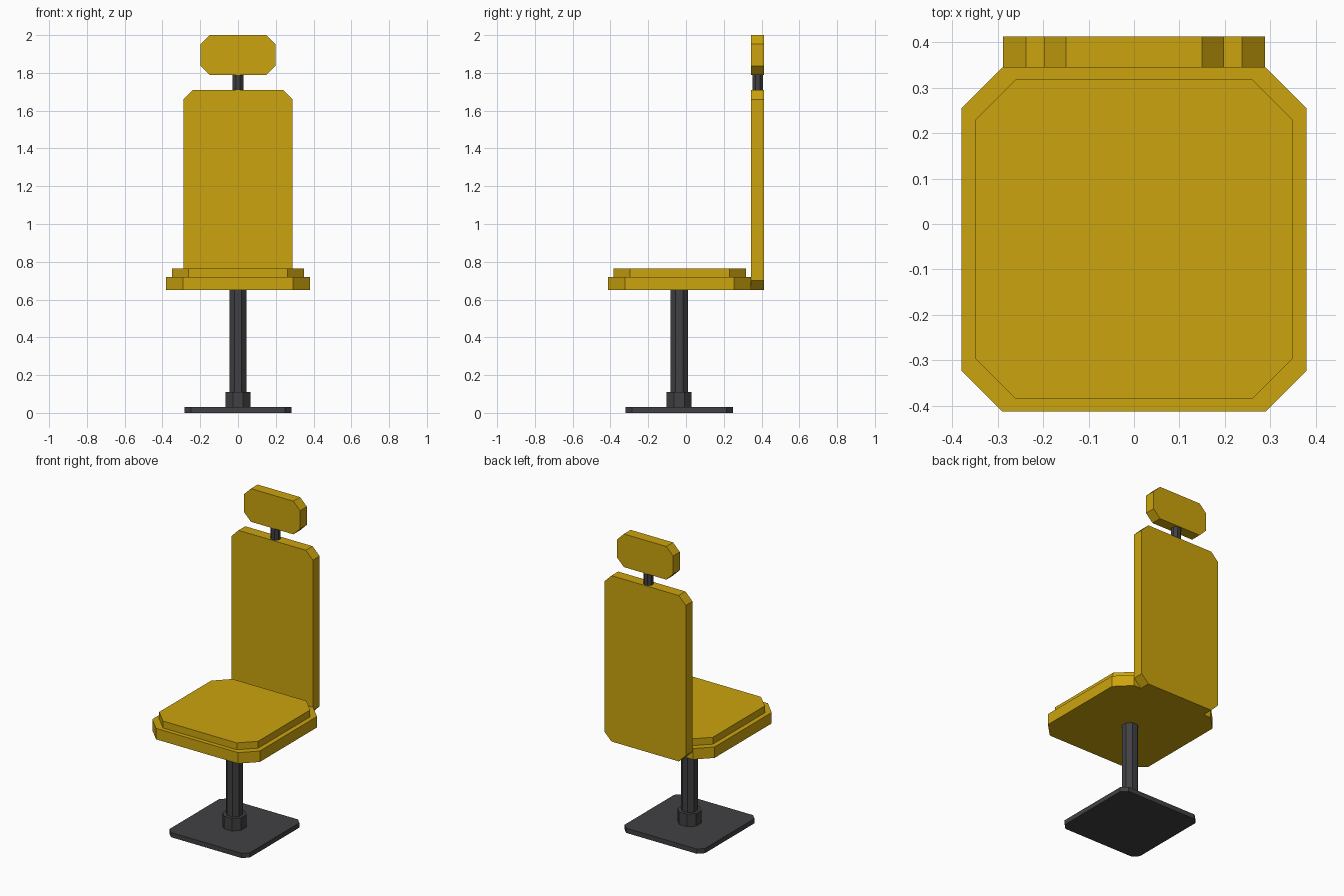
import bpy, bmesh

if "Cube" in bpy.data.objects:
    bpy.data.objects.remove(bpy.data.objects["Cube"])


def material(name, rgb):
    m = bpy.data.materials.new(name)
    m.diffuse_color = (*rgb, 1)
    m.use_nodes = True
    m.node_tree.nodes["Principled BSDF"].inputs["Base Color"].default_value = m.diffuse_color
    return m


yellow = material("yellow upholstery", (0.60, 0.37, 0.004))
grey = material("dark grey metal", (0.053, 0.053, 0.057))


def slab(name, mat, lo, hi, cut, axis="z"):
    """Box with its four corners cut, extruded along z or y."""
    (x0, y0, z0), (x1, y1, z1) = lo, hi
    a, b = (y0, y1) if axis == "z" else (z0, z1)
    c = cut
    outline = [(x0 + c, a), (x1 - c, a), (x1, a + c), (x1, b - c),
               (x1 - c, b), (x0 + c, b), (x0, b - c), (x0, a + c)]
    bm = bmesh.new()
    if axis == "z":
        face = bm.faces.new([bm.verts.new((u, v, z0)) for u, v in outline])
        move = (0, 0, z1 - z0)
    else:
        face = bm.faces.new([bm.verts.new((u, y0, v)) for u, v in outline])
        move = (0, y1 - y0, 0)
    ext = bmesh.ops.extrude_face_region(bm, geom=[face], use_keep_orig=True)
    verts = [g for g in ext["geom"] if isinstance(g, bmesh.types.BMVert)]
    bmesh.ops.translate(bm, verts=verts, vec=move)
    bmesh.ops.recalc_face_normals(bm, faces=bm.faces)
    mesh = bpy.data.meshes.new(name)
    bm.to_mesh(mesh)
    bm.free()
    mesh.materials.append(mat)
    obj = bpy.data.objects.new(name, mesh)
    bpy.context.collection.objects.link(obj)
    return obj


def post(name, mat, r, y, z0, z1):
    """Upright regular octagonal post, r = half width across flats."""
    return slab(name, mat, (-r, y - r, z0), (r, y + r, z1), r * 0.586)


# Pedestal
PY = -0.036
slab("base_plate", grey, (-0.284, PY - 0.284, 0), (0.284, PY + 0.284, 0.03), 0.034)
post("base_collar", grey, 0.066, PY, 0.03, 0.11)
post("pedestal_post", grey, 0.046, PY, 0.11, 0.65)

# Seat and cushion
slab("seat", yellow, (-0.38, -0.413, 0.65), (0.38, 0.345, 0.72), 0.09)
slab("seat_cushion", yellow, (-0.35, -0.385, 0.72), (0.35, 0.318, 0.764), 0.089)

# Backrest, headrest and the stem between them
slab("backrest", yellow, (-0.288, 0.345, 0.65), (0.288, 0.413, 1.71), 0.05, "y")
post("headrest_stem", grey, 0.028, 0.379, 1.71, 1.79)
slab("headrest", yellow, (-0.198, 0.345, 1.788), (0.198, 0.413, 2.0), 0.048, "y")
